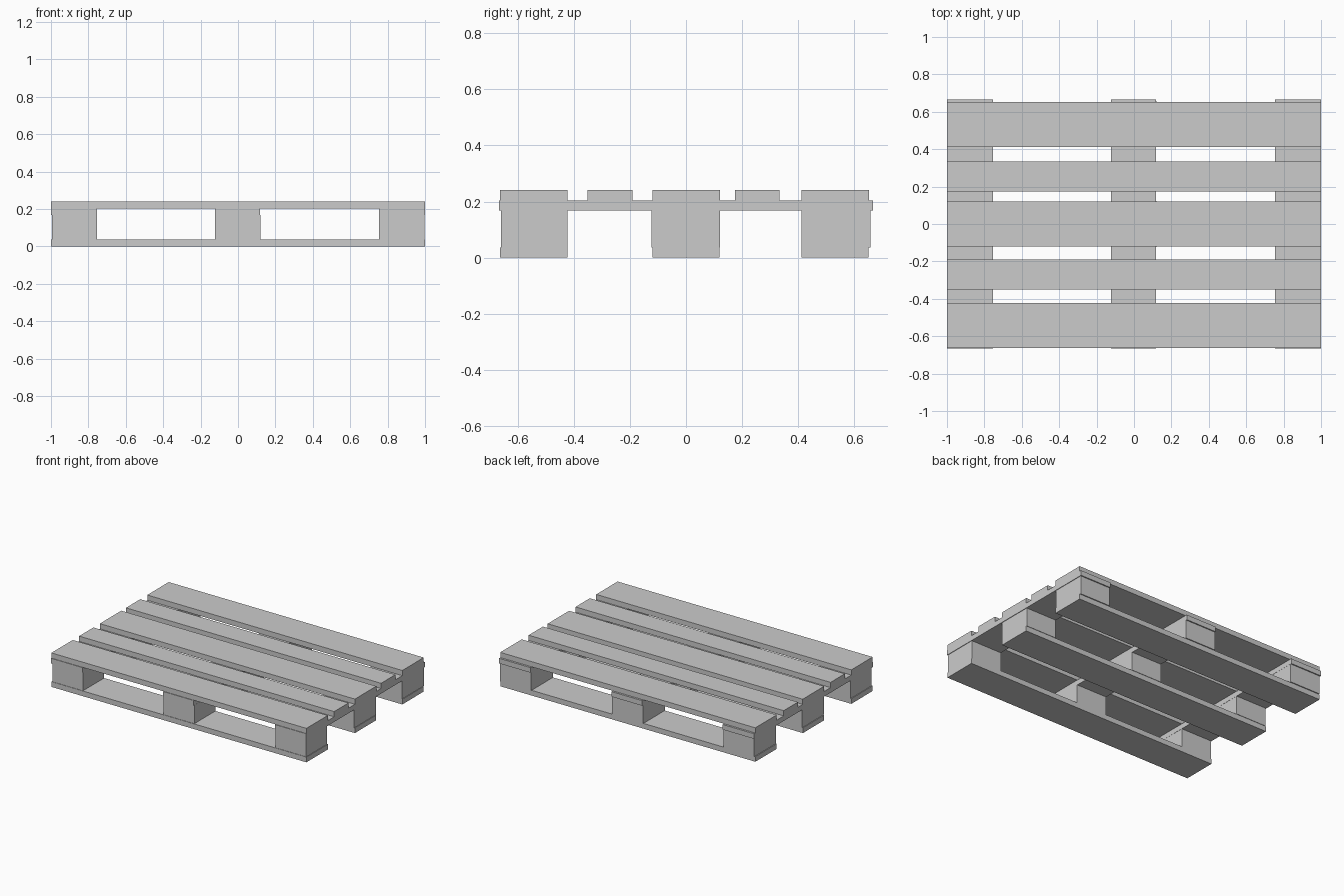
import bpy

if "Cube" in bpy.data.objects:
    bpy.data.objects.remove(bpy.data.objects["Cube"])


def box(name, x, y, z):
    """Axis-aligned box from (min, max) ranges."""
    bpy.ops.mesh.primitive_cube_add(size=1, location=[(a + b) / 2 for a, b in (x, y, z)])
    ob = bpy.context.object
    ob.name = name
    ob.scale = [b - a for a, b in (x, y, z)]
    bpy.ops.object.transform_apply(location=False, rotation=False, scale=True)
    return ob


FULL = (-1.0, 1.0)
Z_BASE, Z_BLOCK, Z_CROSS, Z_TOP = 0.037, 0.168, 0.204, 0.241

# Top deck: wide and narrow boards alternating
deck = [(-0.662, -0.423), (-0.351, -0.191), (-0.119, 0.121), (0.174, 0.334), (0.412, 0.652)]
for i, y in enumerate(deck):
    box(f"deck_board_{i + 1}", FULL, y, (Z_CROSS, Z_TOP))

# Cross boards under the deck
for name, x in (("left", (-1.0, -0.753)), ("middle", (-0.122, 0.118)), ("right", (0.755, 1.0))):
    box(f"cross_board_{name}", x, (-0.666, 0.666), (Z_BLOCK, Z_CROSS))

# Bottom runners
for name, y in (("front", (-0.662, -0.423)), ("middle", (-0.119, 0.119)), ("back", (0.412, 0.651))):
    box(f"runner_{name}", FULL, y, (0, Z_BASE))

# Spacer blocks, three per runner
for row, y in (("front", (-0.659, -0.423)), ("middle", (-0.123, 0.122)), ("back", (0.412, 0.658))):
    for col, x in (("left", (-0.995, -0.754)), ("middle", (-0.122, 0.119)), ("right", (0.755, 0.996))):
        box(f"block_{row}_{col}", x, y, (Z_BASE, Z_BLOCK))
